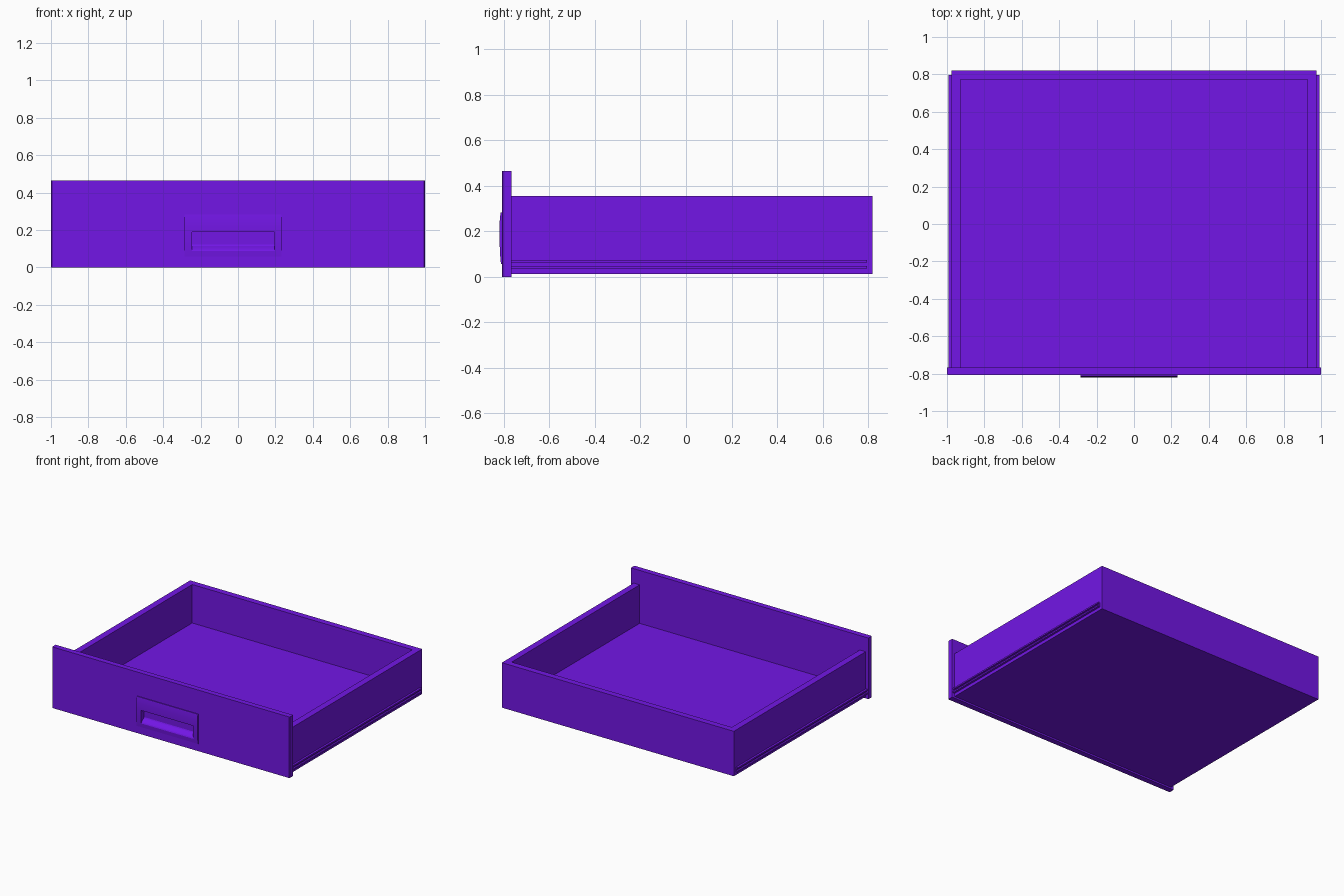
import bpy, bmesh
from mathutils import Vector

cube = bpy.data.objects.get("Cube")
if cube:
    bpy.data.objects.remove(cube, do_unlink=True)

# One vivid purple finish for the whole drawer
purple = bpy.data.materials.new("vivid_purple")
purple.use_nodes = True
COLOUR = (0.17, 0.008, 0.79, 1)
purple.diffuse_color = COLOUR
purple.node_tree.nodes["Principled BSDF"].inputs["Base Color"].default_value = COLOUR


def finish(name, bm):
    bmesh.ops.recalc_face_normals(bm, faces=bm.faces[:])
    mesh = bpy.data.meshes.new(name)
    bm.to_mesh(mesh)
    bm.free()
    mesh.materials.append(purple)
    obj = bpy.data.objects.new(name, mesh)
    bpy.context.collection.objects.link(obj)
    return obj


def prism(name, points, direction):
    """Sweep a closed outline along a straight direction."""
    bm = bmesh.new()
    face = bm.faces.new([bm.verts.new(p) for p in points])
    swept = bmesh.ops.extrude_face_region(bm, geom=[face])["geom"]
    verts = [v for v in swept if isinstance(v, bmesh.types.BMVert)]
    bmesh.ops.translate(bm, verts=verts, vec=Vector(direction))
    return finish(name, bm)


def box(name, x0, x1, y0, y1, z0, z1):
    outline = [(x0, y0, z0), (x1, y0, z0), (x1, y1, z0), (x0, y1, z0)]
    return prism(name, outline, (0, 0, z1 - z0))


def cut(obj, cutter):
    mod = obj.modifiers.new("recess", 'BOOLEAN')
    mod.operation = 'DIFFERENCE'
    mod.solver = 'EXACT'
    mod.object = cutter


def smooth(obj):
    bpy.ops.object.select_all(action='DESELECT')
    obj.select_set(True)
    bpy.context.view_layer.objects.active = obj
    bpy.ops.object.shade_smooth_by_angle(angle=0.6)


FRONT, JOIN, BACK = -0.808, -0.766, 0.82
BOTTOM, FLOOR, RIM = 0.013, 0.062, 0.355
INNER, OUTER, INNER_BACK = 0.927, 0.977, 0.773

# Tray: an open-topped box with an inset floor
box("tray_floor", -INNER, INNER, JOIN, INNER_BACK, BOTTOM, FLOOR)
box("back_wall", -INNER, INNER, INNER_BACK, BACK, BOTTOM, RIM)
for side, s in (("left", 1), ("right", -1)):
    box(side + "_wall", s * INNER, s * OUTER, JOIN, BACK, BOTTOM, RIM)
    # Runner: a channel that opens outwards
    profile = [(OUTER, 0.037), (0.993, 0.037), (0.993, 0.048), (0.981, 0.048),
               (0.981, 0.062), (0.993, 0.062), (0.993, 0.073), (OUTER, 0.073)]
    prism(side + "_runner", [(s * x, JOIN, z) for x, z in profile],
          (0, 0.796 - JOIN, 0))

# Front panel with slightly eased upright edges
EASE = 0.005
outline = [(-1, JOIN), (1, JOIN), (1, FRONT + EASE), (1 - EASE, FRONT),
           (EASE - 1, FRONT), (-1, FRONT + EASE)]
panel = prism("front_panel", [(x, y, 0) for x, y in outline], (0, 0, 0.465))

# Handle plate: gently bowed outwards, fullest above the middle
bow = [(-0.804, 0.057), (-0.813, 0.057), (-0.816, 0.09), (-0.819, 0.15),
       (-0.82, 0.2), (-0.819, 0.235), (-0.817, 0.262), (-0.814, 0.283),
       (-0.804, 0.283)]
handle = prism("handle_plate", [(-0.285, y, z) for y, z in bow], (0.517, 0, 0))

# Finger recess with a sloping bottom that rolls over into the plate
scoop = [(-0.85, 0.188), (-0.78, 0.188), (-0.78, 0.122), (-0.784, 0.115),
         (-0.796, 0.107), (-0.806, 0.1), (-0.812, 0.094), (-0.818, 0.082),
         (-0.85, 0.07)]
cutter = prism("recess_cutter", [(-0.245, y, z) for y, z in scoop], (0.44, 0, 0))
cutter.hide_render = True
cutter.hide_set(True)
for part in (panel, handle):
    cut(part, cutter)
    smooth(part)
